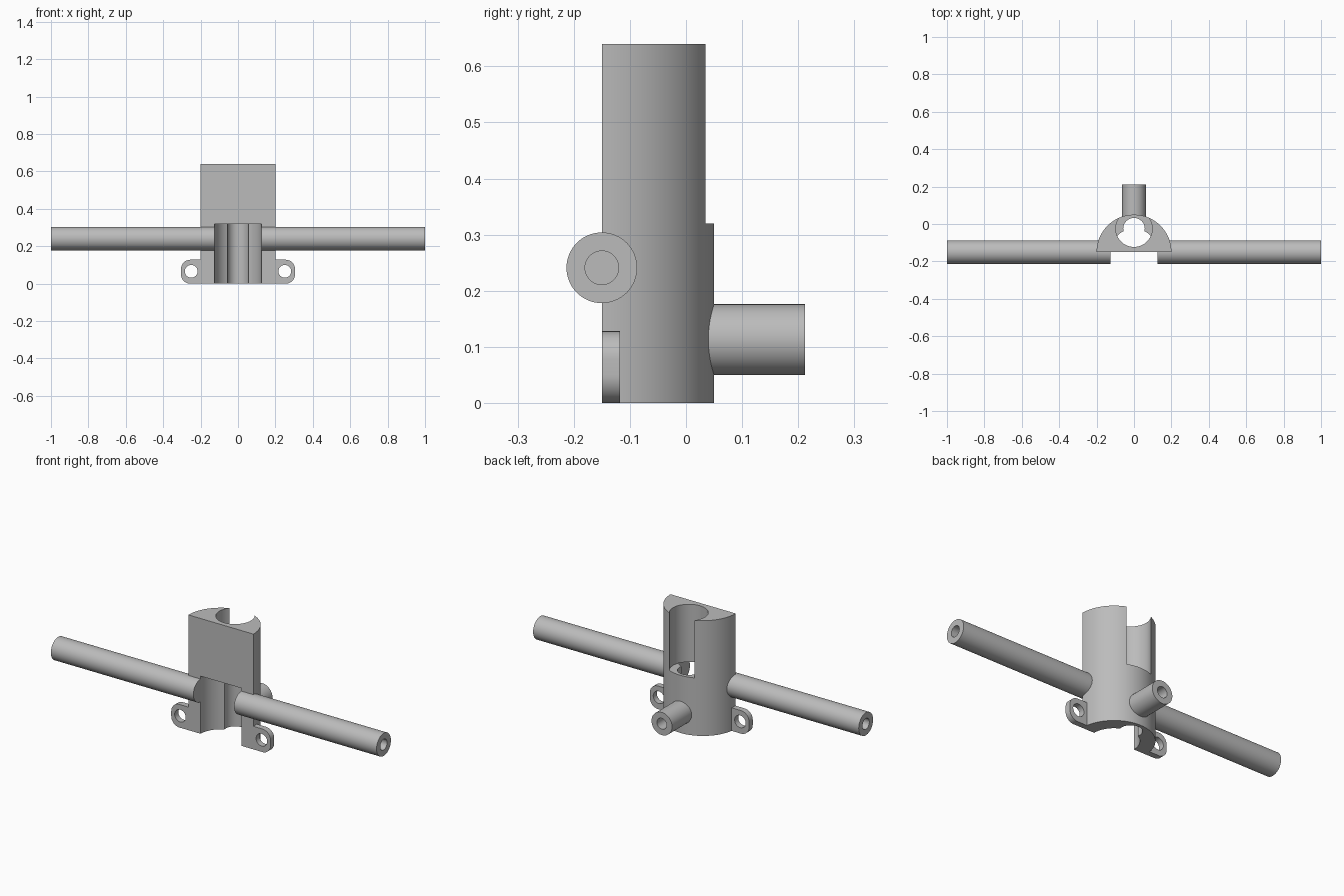
import bpy, bmesh, math
from mathutils import Vector, Matrix

cube = bpy.data.objects.get("Cube")
if cube:
    bpy.data.objects.remove(cube, do_unlink=True)

GREY = (0.5, 0.5, 0.5, 1)
mat = bpy.data.materials.new("plain grey")
mat.use_nodes = True
mat.diffuse_color = GREY
mat.node_tree.nodes["Principled BSDF"].inputs["Base Color"].default_value = GREY

FRONT = -0.15   # flat front plane, also the axis of the half-round body
STEP = 0.32     # height where the lower recess meets the upper bore
TOP = 0.64


def arc(cx, cy, r, start, end, n):
    angles = [math.radians(start + (end - start) * i / n) for i in range(n + 1)]
    return [(cx + r * math.cos(a), cy + r * math.sin(a)) for a in angles]


def add_mesh(name, bm):
    bmesh.ops.recalc_face_normals(bm, faces=bm.faces[:])
    mesh = bpy.data.meshes.new(name)
    bm.to_mesh(mesh)
    bm.free()
    mesh.materials.append(mat)
    obj = bpy.data.objects.new(name, mesh)
    bpy.context.collection.objects.link(obj)
    return obj


def prism(name, outline, direction):
    """Extrude an outline of 3D points along a direction."""
    bm = bmesh.new()
    face = bm.faces.new([bm.verts.new(p) for p in outline])
    new = bmesh.ops.extrude_face_region(bm, geom=[face], use_keep_orig=True)["geom"]
    bmesh.ops.translate(bm, vec=direction,
                        verts=[v for v in new if isinstance(v, bmesh.types.BMVert)])
    return add_mesh(name, bm)


def cylinder(name, radius, start, end, segments=64):
    start, end = Vector(start), Vector(end)
    axis = end - start
    turn = Vector((0, 0, 1)).rotation_difference(axis).to_matrix().to_4x4()
    bm = bmesh.new()
    bmesh.ops.create_cone(bm, cap_ends=True, segments=segments, radius1=radius,
                          radius2=radius, depth=axis.length,
                          matrix=Matrix.Translation((start + end) / 2) @ turn)
    return add_mesh(name, bm)


def activate(obj):
    bpy.ops.object.select_all(action='DESELECT')
    obj.select_set(True)
    bpy.context.view_layer.objects.active = obj


def cut(obj, *cutters):
    activate(obj)
    for cutter in cutters:
        mod = obj.modifiers.new("cut", 'BOOLEAN')
        mod.operation = 'DIFFERENCE'
        mod.solver = 'EXACT'
        mod.object = cutter
        bpy.ops.object.modifier_apply(modifier=mod.name)
        bpy.data.objects.remove(cutter, do_unlink=True)


def finish(obj):
    activate(obj)
    bpy.ops.object.shade_smooth_by_angle(angle=math.radians(30))


def blind_tube(name, start, end):
    """Round rod with a hole drilled in from its far end."""
    start, end = Vector(start), Vector(end)
    along = (end - start).normalized()
    tube = cylinder(name, 0.063, start, end)
    cut(tube, cylinder("drill", 0.03, start + along * 0.09, end + along * 0.05, 48))
    finish(tube)


# Half-round body: front recess and inner bore below, open-backed bore above
body = prism("body", [(x, y, 0) for x, y in arc(0, FRONT, 0.2, 0, 180, 64)], (0, 0, TOP))
cut(body,
    cylinder("recess_cutter", 0.125, (0, FRONT, -0.1), (0, FRONT, STEP), 96),
    cylinder("inner_bore_cutter", 0.0575, (0, -0.025, -0.1), (0, -0.025, STEP + 0.02)),
    cylinder("upper_bore_cutter", 0.0975, (0, -0.025, STEP), (0, -0.025, TOP + 0.1), 96))
finish(body)

# Side rods and mounting ears
for side, word in ((1, "left"), (-1, "right")):
    blind_tube(word + "_rod", (side * 0.125, FRONT, 0.241), (side, FRONT, 0.241))

    corners = (arc(0.255, 0.05, 0.05, -90, 0, 12) + arc(0.255, 0.078, 0.05, 0, 90, 12))
    outline = [(0.194, 0)] + corners + [(0.194, 0.128)]
    ear = prism(word + "_ear", [(side * x, FRONT, z) for x, z in outline], (0, 0.032, 0))
    cut(ear, cylinder("ear_drill", 0.034, (side * 0.25, -0.2, 0.066),
                      (side * 0.25, -0.05, 0.066), 48))
    finish(ear)

# Short spigot on the back
blind_tube("back_spigot", (0, 0.036, 0.113), (0, 0.2125, 0.113))
